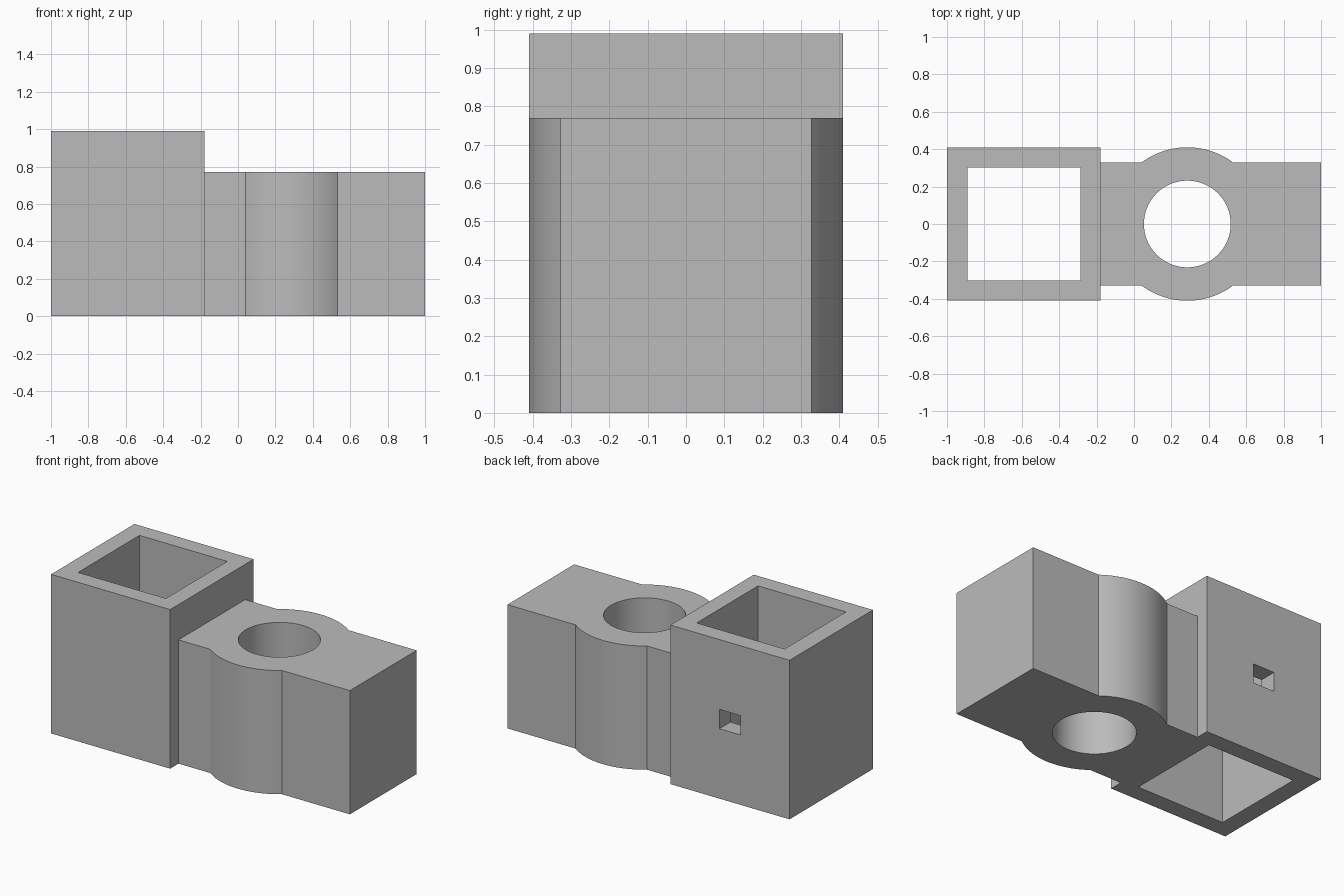
import bpy, bmesh, math

if "Cube" in bpy.data.objects:
    bpy.data.objects.remove(bpy.data.objects["Cube"])

grey = bpy.data.materials.new("plain grey")
grey.diffuse_color = (0.5, 0.5, 0.5, 1)
grey.use_nodes = True
grey.node_tree.nodes["Principled BSDF"].inputs["Base Color"].default_value = grey.diffuse_color


def prism(name, profile, z0, z1):
    """Extrude a closed XY profile from z0 to z1."""
    bm = bmesh.new()
    base = bm.faces.new([bm.verts.new((x, y, z0)) for x, y in profile])
    top = bmesh.ops.extrude_face_region(bm, geom=[base])["geom"]
    bmesh.ops.translate(bm, vec=(0, 0, z1 - z0),
                        verts=[v for v in top if isinstance(v, bmesh.types.BMVert)])
    bmesh.ops.recalc_face_normals(bm, faces=bm.faces)
    mesh = bpy.data.meshes.new(name)
    bm.to_mesh(mesh)
    bm.free()
    mesh.materials.append(grey)
    obj = bpy.data.objects.new(name, mesh)
    bpy.context.collection.objects.link(obj)
    return obj


def rect(x0, x1, y0, y1):
    return [(x0, y0), (x1, y0), (x1, y1), (x0, y1)]


def arc(cx, r, a0, a1, n):
    return [(cx + r * math.cos(a0 + (a1 - a0) * i / n),
             r * math.sin(a0 + (a1 - a0) * i / n)) for i in range(n + 1)]


def cut(obj, cutter):
    """Subtract the cutter from the object and discard it."""
    mod = obj.modifiers.new("cut", 'BOOLEAN')
    mod.operation, mod.solver, mod.object = 'DIFFERENCE', 'EXACT', cutter
    cutter.hide_render = True
    bpy.ops.object.select_all(action='DESELECT')
    bpy.context.view_layer.objects.active = obj
    obj.select_set(True)
    bpy.ops.object.modifier_apply(modifier=mod.name)
    bpy.data.objects.remove(cutter)


# Square tube, open at both ends, with a small window in the back wall
tube = prism("square_tube", rect(-1, -0.18, -0.41, 0.41), 0, 0.99)
cut(tube, prism("tube_bore", rect(-0.89, -0.285, -0.302, 0.302), -0.1, 1.1))
cut(tube, prism("tube_window", rect(-0.663, -0.517, 0.2, 0.5), 0.435, 0.555))

# Block with rounded bulges on both sides and a round bore
cx, bulge, half = 0.285, 0.41, 0.328
a = math.asin(half / bulge)
profile = ([(-0.18, -half)] + arc(cx, bulge, a - math.pi, -a, 24)
           + [(1, -half), (1, half)] + arc(cx, bulge, a, math.pi - a, 24)
           + [(-0.18, half)])
block = prism("bored_block", profile, 0, 0.77)
cut(block, prism("block_bore", arc(cx, 0.232, 0, math.tau, 64)[:-1], -0.1, 0.9))
bpy.ops.object.shade_smooth_by_angle(angle=math.radians(25))
